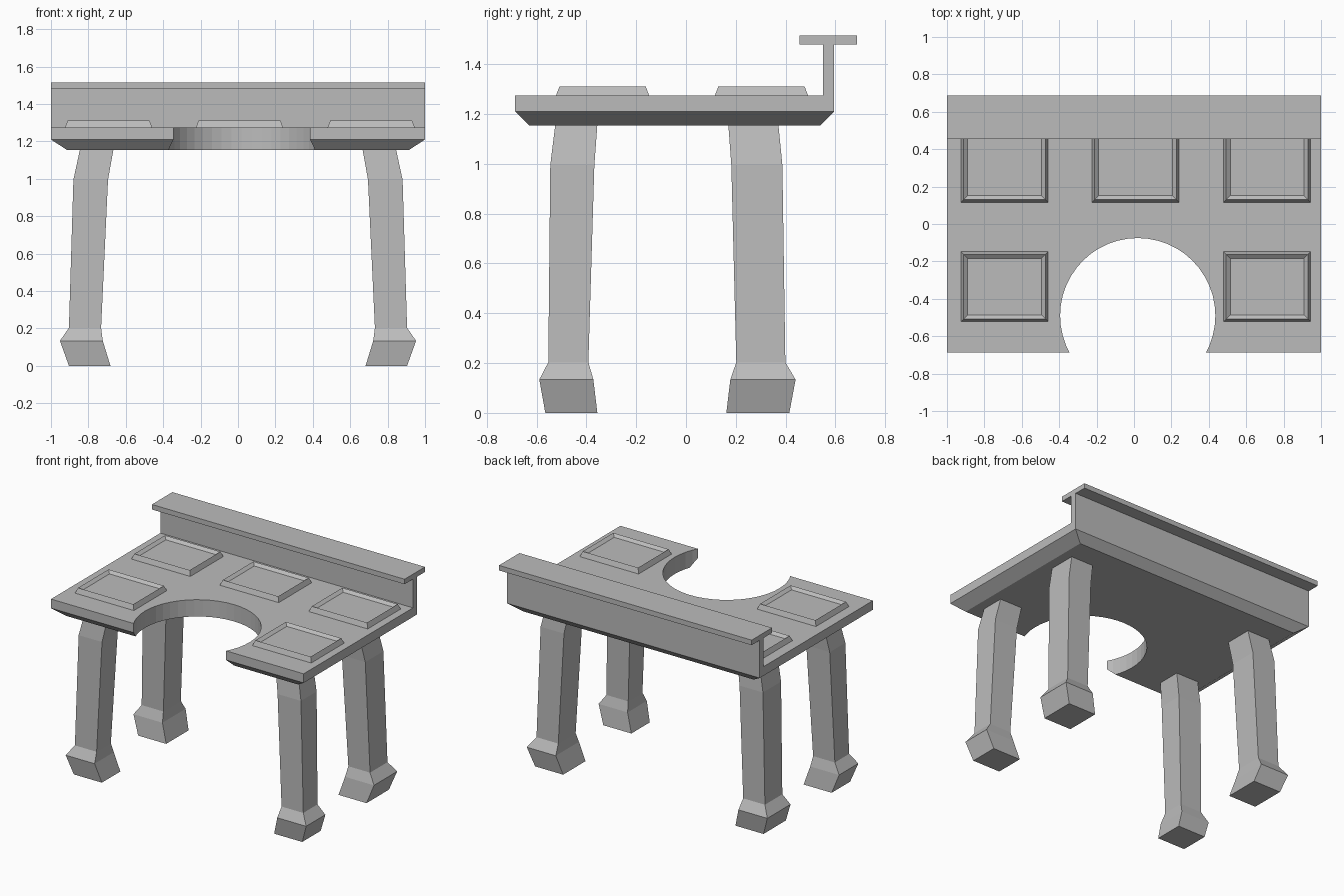
import bpy, bmesh

default = bpy.data.objects.get("Cube")
if default:
    bpy.data.objects.remove(default, do_unlink=True)

grey = bpy.data.materials.new("plain_grey")
grey.use_nodes = True
colour = (0.5, 0.5, 0.5, 1)
grey.diffuse_color = colour
grey.node_tree.nodes["Principled BSDF"].inputs["Base Color"].default_value = colour


def loft(name, rings):
    """Closed solid through stacked rectangles (x0, x1, y0, y1, z)."""
    bm = bmesh.new()
    loops = [[bm.verts.new(p) for p in
              ((x0, y0, z), (x1, y0, z), (x1, y1, z), (x0, y1, z))]
             for x0, x1, y0, y1, z in rings]
    bm.faces.new(loops[0][::-1])
    bm.faces.new(loops[-1])
    for low, high in zip(loops, loops[1:]):
        for i in range(4):
            j = (i + 1) % 4
            bm.faces.new((low[i], low[j], high[j], high[i]))
    bmesh.ops.recalc_face_normals(bm, faces=bm.faces)
    mesh = bpy.data.meshes.new(name)
    bm.to_mesh(mesh)
    bm.free()
    mesh.materials.append(grey)
    obj = bpy.data.objects.new(name, mesh)
    bpy.context.collection.objects.link(obj)
    return obj


def box(name, x0, x1, y0, y1, z0, z1):
    return loft(name, [(x0, x1, y0, y1, z0), (x0, x1, y0, y1, z1)])


# Tabletop with chamfered underside and a round cutout at the front
under, edge, top = 1.155, 1.21, 1.275
tabletop = loft("tabletop", [(-0.915, 0.915, -0.63, 0.54, under),
                             (-1, 1, -0.686, 0.595, edge),
                             (-1, 1, -0.686, 0.595, top)])
bpy.ops.mesh.primitive_cylinder_add(vertices=48, radius=0.415, depth=1,
                                    location=(0.02, -0.49, top))
cutter = bpy.context.object
cutter.name = "cutout_cutter"
cutter.data.materials.append(grey)
cut = tabletop.modifiers.new("cutout", "BOOLEAN")
cut.operation = "DIFFERENCE"
cut.solver = "EXACT"
cut.object = cutter
bpy.context.view_layer.objects.active = tabletop
bpy.ops.object.modifier_apply(modifier=cut.name)
bpy.data.objects.remove(cutter, do_unlink=True)

# Back board and the shelf on top of it
box("back_board", -1, 1, 0.55, 0.595, top, 1.48)
box("back_shelf", -1, 1, 0.455, 0.686, 1.48, 1.516)


# Raised panels with a thin rim and a sunken centre
def panel(name, cx, cy):
    rings = []
    for inset, rise in ((0, 0), (0.014, 0.036), (0.036, 0.018)):
        hx, hy = 0.233 - inset, 0.187 - inset
        rings.append((cx - hx, cx + hx, cy - hy, cy + hy, top + rise))
    loft(name, rings)


for side, x in (("right", -0.692), ("middle", 0.008), ("left", 0.712)):
    panel("back_panel_" + side, x, 0.303)
    if side != "middle":
        panel("front_panel_" + side, x, -0.335)

# Legs: flared foot, straight shin, top leaning inwards
heights = (0, 0.134, 0.203, 0.995, 1.157)
across = ((0.682, 0.904), (0.723, 0.952), (0.732, 0.904),
          (0.695, 0.88), (0.666, 0.845))
depth = {
    "front": ((-0.565, -0.356), (-0.589, -0.372), (-0.553, -0.392),
              (-0.545, -0.368), (-0.525, -0.356)),
    "back": ((0.162, 0.415), (0.178, 0.44), (0.202, 0.399),
             (0.182, 0.387), (0.17, 0.371)),
}
for end, spans in depth.items():
    for side, s in (("left", 1), ("right", -1)):
        loft(f"{end}_leg_{side}",
             [(*sorted((s * a, s * b)), c, d, z)
              for (a, b), (c, d), z in zip(across, spans, heights)])
